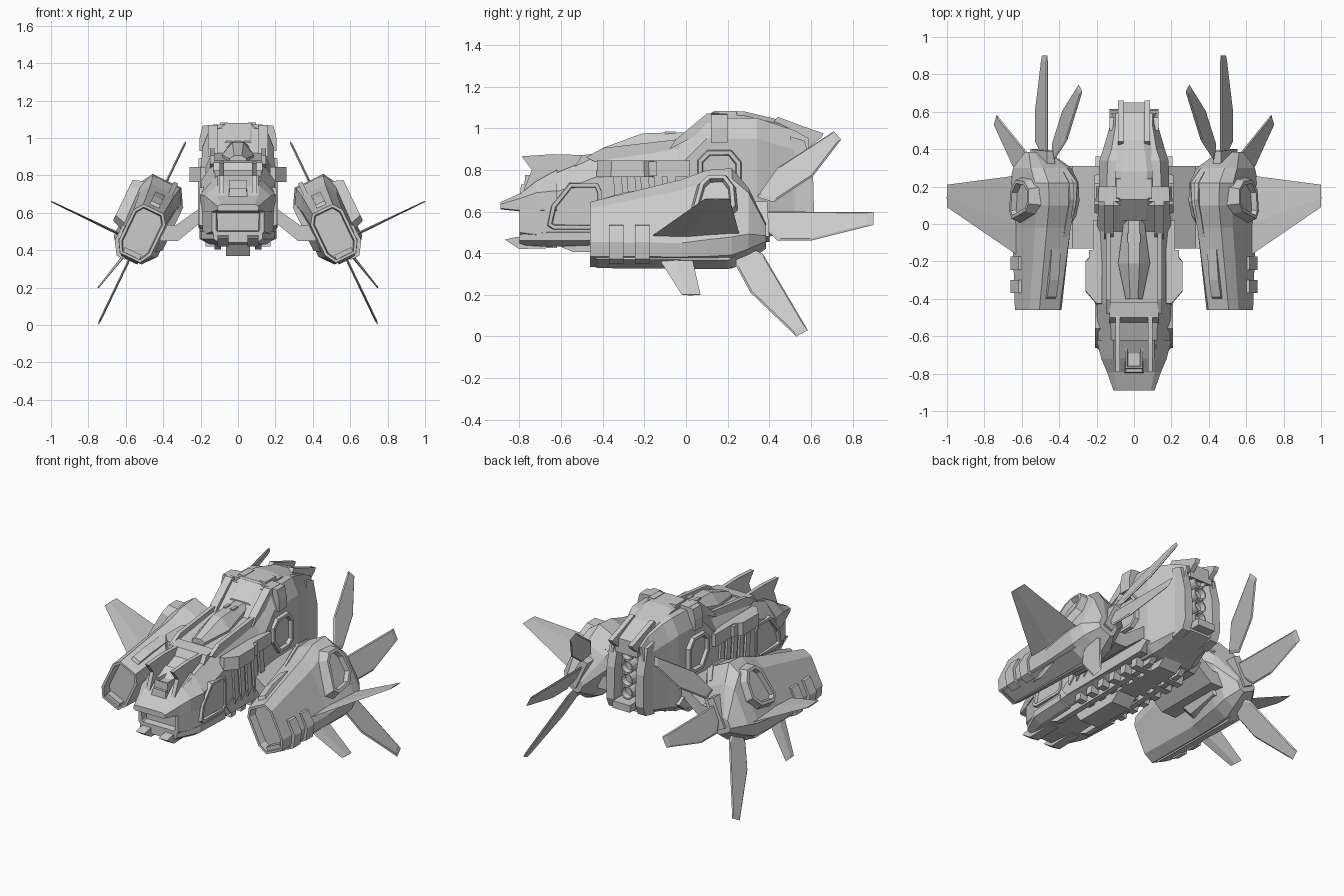
import bpy, bmesh, math
from mathutils import Matrix, Vector

# Tilted frame shared by everything on the engine pods: local x = outward, z = along the pod's height
T = math.radians(25.6)
C, S = math.cos(T), math.sin(T)
POD = Matrix(((C, 0, -S, 0.495), (0, 1, 0, 0), (S, 0, C, 0.53), (0, 0, 0, 1)))


def skin(name, rings, mirror=False, mat=None, start=None, end=None):
    """Loft equal-sized rings; start/end = (thickness, depth) recess in that cap."""
    bm = bmesh.new()
    rv = [[bm.verts.new(p) for p in r] for r in rings]
    n = len(rings[0])
    for a, b in zip(rv, rv[1:]):
        for i in range(n):
            j = (i + 1) % n
            bm.faces.new((a[i], a[j], b[j], b[i]))
    caps = [bm.faces.new(rv[0]), bm.faces.new(rv[-1])]
    if mat:
        bm.transform(mat)
    bmesh.ops.recalc_face_normals(bm, faces=bm.faces)
    for cap, ins in zip(caps, (start, end)):
        if ins:
            bmesh.ops.inset_individual(bm, faces=[cap], thickness=ins[0], depth=0)
            bmesh.ops.inset_individual(bm, faces=[cap], thickness=0.006, depth=-ins[1])
    me = bpy.data.meshes.new(name)
    bm.to_mesh(me)
    bm.free()
    ob = bpy.data.objects.new(name, me)
    bpy.context.collection.objects.link(ob)
    if mirror:
        ob.modifiers.new("mirror", 'MIRROR').use_axis = (True, False, False)
    return ob


def prism(name, axis, pts, a, b, taper=1.0, **kw):
    """Extrude a 2D outline along an axis from a to b, scaling the far end by taper."""
    cx = sum(p[0] for p in pts) / len(pts)
    cy = sum(p[1] for p in pts) / len(pts)
    place = {'x': lambda p, q, t: (t, p, q), 'y': lambda p, q, t: (p, t, q),
             'z': lambda p, q, t: (p, q, t)}[axis]
    far = [(cx + (p - cx) * taper, cy + (q - cy) * taper) for p, q in pts]
    return skin(name, [[place(p, q, a) for p, q in pts], [place(p, q, b) for p, q in far]], **kw)


def box(name, x0, x1, y0, y1, z0, z1, taper=1.0, **kw):
    return prism(name, 'z', [(x0, y0), (x1, y0), (x1, y1), (x0, y1)], z0, z1, taper, **kw)


def octo(y, wt, zt, w, zu, zl, wb, zb):
    """Eight-sided hull section at y."""
    half = [(wt, zt), (w, zu), (w, zl), (wb, zb)]
    return [(x, y, z) for x, z in half] + [(-x, y, z) for x, z in reversed(half)]


# ---- Fuselage ----
skin("hull", [octo(*s) for s in (
    (-0.80, .10, .68, .14, .64, .50, .11, .46),
    (-0.66, .12, .77, .19, .68, .48, .14, .45),
    (-0.42, .13, .87, .20, .77, .47, .14, .45),
    (-0.04, .14, .92, .20, .81, .48, .14, .45),
    (0.10, .15, 1.05, .19, .95, .50, .14, .46),
    (0.34, .14, 1.05, .185, .95, .50, .14, .46),
    (0.40, .12, 1.03, .165, .93, .51, .12, .48),
    (0.52, .10, .99, .13, .90, .53, .11, .51),
    (0.59, .10, .95, .12, .86, .55, .10, .53))], start=(.025, .04), end=(.02, .06))
skin("nose_lip", [octo(*s) for s in (
    (-0.89, .09, .645, .11, .635, .615, .10, .61),
    (-0.79, .11, .69, .145, .665, .605, .13, .60),
    (-0.72, .11, .745, .175, .69, .605, .15, .60),
    (-0.62, .11, .80, .20, .70, .61, .18, .60))])
skin("jaw", [octo(*s) for s in (
    (-0.80, .10, .50, .13, .49, .46, .10, .44),
    (-0.66, .14, .52, .195, .50, .46, .15, .43),
    (-0.42, .14, .52, .205, .50, .46, .15, .44))])
prism("jaw_prong", 'x', [(-.87, .465), (-.80, .42), (-.62, .425), (-.62, .48), (-.79, .48), (-.83, .475)],
      .05, .11, mirror=True)
# Nose sensor between two upright plates
prism("nose_plate", 'x', [(-.79, .865), (-.74, .80), (-.78, .70), (-.50, .76), (-.46, .87), (-.64, .875)],
      .075, .10, mirror=True)
box("nose_sensor", -.05, .05, -.78, -.63, .66, .775, .9, end=(.012, .015))
box("nose_sensor_front", -.055, .055, -.80, -.72, .66, .73, .8)
prism("brow", 'x', [(-.58, .74), (-.50, .87), (-.42, .88), (-.42, .8)], -.13, .13)
# Raised frames on the flanks
prism("nose_side_frame", 'x', [(-.67, .53), (-.65, .63), (-.56, .74), (-.42, .74), (-.40, .70), (-.40, .54), (-.43, .51), (-.64, .51)],
      .17, .208, .95, mirror=True, end=(.018, .02))
prism("rear_side_frame", 'x', [(.05, .76), (.05, .85), (.10, .90), (.22, .90), (.27, .84), (.27, .70), (.22, .66), (.12, .66)],
      .17, .21, .92, mirror=True, end=(.02, .025))
prism("shoulder_box", 'z', [(.17, -.43), (.20, -.43), (.26, -.36), (.26, -.20), (.20, -.13), (.17, -.13)],
      .765, .845, .97, mirror=True)
box("shoulder_rail", .17, .22, -.16, .02, .765, .845, mirror=True)
box("shoulder_block", .18, .24, -.20, -.14, .77, .84, mirror=True)
for i in range(5):
    y = -.35 + i * .065
    prism("flank_rib", 'x', [(y, .77), (y + .04, .77), (y + .06, .56), (y + .02, .52)], .18, .213, mirror=True)
prism("lower_side_rail", 'x', [(-.40, .52), (-.36, .56), (.30, .56), (.36, .52), (.30, .47), (-.36, .47)],
      .13, .205, mirror=True)
# Dorsal canopy, slope plate, collar and spine
skin("canopy", [octo(*s) for s in (
    (-0.40, .02, .905, .045, .89, .86, .045, .84),
    (-0.21, .03, .975, .085, .91, .88, .085, .86),
    (-0.06, .03, .98, .065, .94, .90, .065, .88),
    (0.02, .03, .98, .055, .96, .90, .055, .88))])
box("canopy_prong", .015, .035, -.10, -.05, .95, .985, mirror=True)
prism("canopy_rail", 'x', [(-.48, .86), (-.40, .905), (-.05, .945), (-.02, .90), (-.44, .84)], .125, .15, mirror=True)
prism("slope_rail", 'x', [(-.08, .90), (-.05, .945), (.10, 1.07), (.20, 1.07), (.20, .98), (.08, .98)], .11, .16, mirror=True)
prism("collar", 'y', [(.205, .93), (.205, 1.0), (.19, 1.065), (.12, 1.072), (-.12, 1.072), (-.19, 1.065), (-.205, 1.0), (-.205, .93)],
      .12, .20, .99)
box("collar_block", .05, .10, .13, .25, 1.04, 1.083, .85, mirror=True)
skin("spine", [octo(*s) for s in (
    (0.02, .06, .985, .08, .97, .93, .08, .9),
    (0.13, .07, 1.08, .10, 1.06, 1.0, .1, .98),
    (0.28, .07, 1.08, .10, 1.06, 1.0, .1, .98),
    (0.45, .05, 1.04, .09, 1.02, .95, .09, .93),
    (0.60, .05, .97, .08, .95, .90, .08, .88))])
prism("tail_fin", 'x', [(.40, 1.0), (.44, 1.055), (.56, 1.01), (.66, .975), (.65, .955), (.58, .90)], .055, .085, mirror=True)

# ---- Stern thrusters ----
prism("stern_flange", 'x', [(.50, .96), (.57, .94), (.61, .78), (.615, .58), (.59, .52), (.50, .50)], .075, .13, mirror=True)
box("stern_top", -.09, .09, .52, .60, .91, .95)
box("stern_base", -.06, .06, .50, .65, .545, .59)
for i in range(4):
    z = .635 + i * .082
    ring = [(.042 * math.cos(k * math.pi / 8), z + .042 * math.sin(k * math.pi / 8)) for k in range(16)]
    prism("thruster", 'y', ring, .51, .595, 1.0, end=(.008, .03))

# ---- Belly ----
prism("keel", 'x', [(-.46, .45), (-.40, .37), (-.12, .37), (-.06, .42), (.30, .42), (.38, .49), (-.40, .50)], -.065, .065)
prism("belly_skid", 'x', [(-.60, .43), (-.54, .405), (-.10, .41), (.28, .43), (.34, .48), (-.56, .47)], .09, .125, mirror=True)
for i in range(6):
    y = -.32 + i * .1
    prism("belly_rib", 'x', [(y, .42), (y + .045, .42), (y + .06, .48), (y + .01, .48)], .06, .175, mirror=True)

# ---- Arms carrying the pods ----
prism("arm", 'y', [(.17, .65), (.21, .62), (.33, .535), (.46, .535), (.46, .45), (.32, .45), (.21, .54), (.17, .54)],
      -.13, .31, mirror=True)

# ---- Engine pods ----
kw = dict(mirror=True, mat=POD)
skin("engine_pod", [octo(*s) for s in (
    (-0.46, .06, .10, .095, .05, -.13, .06, -.19),
    (-0.02, .07, .215, .105, .14, -.14, .065, -.195),
    (0.10, .08, .26, .12, .185, -.13, .07, -.195),
    (0.22, .085, .267, .13, .19, -.12, .075, -.19),
    (0.30, .07, .17, .12, .12, -.10, .07, -.155),
    (0.385, .04, -.01, .06, -.03, -.08, .04, -.10))], start=(.016, .05), **kw)
prism("pod_outer_housing", 'x', [(.00, -.04), (.05, .17), (.10, .22), (.20, .22), (.25, .15), (.26, .02), (.19, -.06), (.05, -.08)],
      .09, .168, .8, end=(.02, .03), **kw)
prism("pod_inner_housing", 'x', [(-.08, .0), (.02, .16), (.12, .21), (.22, .20), (.30, .08), (.28, -.08), (.0, -.12)],
      -.09, -.14, .78, **kw)
prism("pod_top_scoop", 'x', [(-.41, .09), (-.39, .135), (-.30, .165), (-.13, .19), (-.13, .15)], -.025, .03, **kw)
prism("pod_top_ridge", 'x', [(-.28, .12), (.13, .28), (.22, .275), (.28, .20), (.2, .1)], -.06, -.035, **kw)
prism("pod_belly_plate", 'x', [(-.45, -.19), (-.42, -.2), (.20, -.205), (.26, -.17), (.2, -.15), (-.45, -.15)], -.05, .05, **kw)
for y in (-.37, -.245):
    prism("pod_clamp", 'y', [(.08, -.03), (.112, -.05), (.115, -.14), (.07, -.21), (.02, -.21), (.02, -.15)],
          y, y + .07, **kw)
box("blade_hub", -.03, .03, .30, .40, -.07, .12, .8, **kw)

# ---- Fins (outlines given as side-view y, z) ----
fins = {
    "upper_blade": [(.34, .67), (.44, .81), (.71, .985), (.745, .945), (.61, .77), (.42, .645)],
    "rear_blade": [(.34, .56), (.36, .60), (.90, .597), (.90, .535), (.60, .46), (.44, .46), (.38, .52)],
    "lower_blade": [(.24, .40), (.31, .43), (.37, .395), (.585, .03), (.53, .0), (.31, .21), (.24, .34)]}
for name, pts in fins.items():
    pl = [(y, (z - .53) / C) for y, z in pts]
    mid = Vector((sum(p[0] for p in pl), sum(p[1] for p in pl))) / len(pl)
    inner = [mid + (Vector(p) - mid) * .9 for p in pl]
    skin(name, [[(-.006, p[0], p[1]) for p in inner], [(0, *p) for p in pl],
                [(.006, p[0], p[1]) for p in inner]], **kw)
skin("side_wing", [
    [(.09, -.17, -.10), (.09, .0, -.092), (.09, .26, -.10), (.09, .0, -.108)],
    [(.512, .09, -.10), (.512, .14, -.097), (.512, .21, -.10), (.512, .14, -.103)]], **kw)
skin("ventral_fin", [
    [(.56, -.16, .42), (.575, -.08, .428), (.58, .02, .42), (.565, -.08, .412)],
    [(.745, -.02, .20), (.75, .02, .203), (.75, .07, .20), (.745, .02, .197)]], mirror=True)
